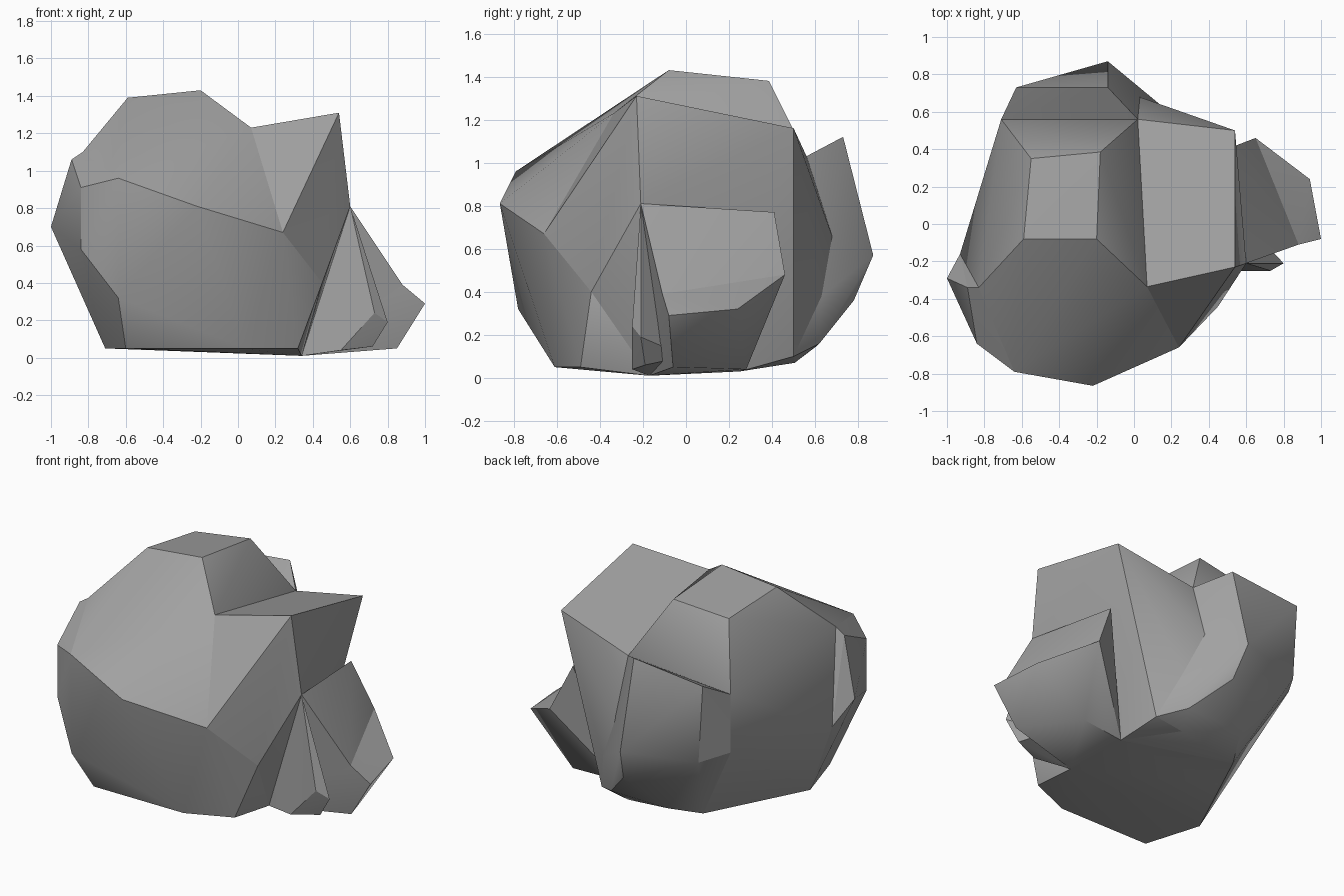
import bpy
import bmesh
import math

default_cube = bpy.data.objects.get("Cube")
if default_cube:
    bpy.data.objects.remove(default_cube, do_unlink=True)

# One plain stone colour
stone = bpy.data.materials.new("stone_grey")
stone.use_nodes = True
stone_colour = (0.36, 0.36, 0.36, 1.0)
stone.diffuse_color = stone_colour
stone.node_tree.nodes["Principled BSDF"].inputs["Base Color"].default_value = stone_colour


def chipped_block(name, corners, crease=27):
    """Wrap a tight convex skin around the given corners to make one rock chunk."""
    bm = bmesh.new()
    for corner in corners:
        bm.verts.new(corner)
    hull = bmesh.ops.convex_hull(bm, input=bm.verts[:])
    unused = [g for g in hull["geom_interior"] if isinstance(g, bmesh.types.BMVert)]
    bmesh.ops.delete(bm, geom=unused, context="VERTS")
    bmesh.ops.recalc_face_normals(bm, faces=bm.faces[:])
    mesh = bpy.data.meshes.new(name)
    bm.to_mesh(mesh)
    bm.free()
    mesh.materials.append(stone)
    block = bpy.data.objects.new(name, mesh)
    bpy.context.collection.objects.link(block)
    # Soften shallow facets and keep the chipped edges sharp
    bpy.ops.object.select_all(action="DESELECT")
    block.select_set(True)
    bpy.context.view_layer.objects.active = block
    bpy.ops.object.shade_smooth_by_angle(angle=math.radians(crease))
    return block


# Corners shared between neighbouring chunks
valley_front = (0.07, -0.335, 1.23)
valley_back = (0.02, 0.56, 1.03)
brow = (-0.22, -0.865, 0.81)
chin = (0.24, -0.66, 0.67)
cheek = (0.45, -0.44, 0.4)
heel = (0.32, -0.49, 0.05)
toe = (0.34, -0.17, 0.01)
shoulder = (0.6, -0.21, 0.81)
back_eave = (-0.71, 0.56, 0.975)
back_wall = (-0.71, 0.56, 0.6)
temple = (-0.83, -0.34, 1.1)
flank_back = (-0.93, -0.16, 0.55)
flank_front = [(-0.84, -0.64, 0.91), (-0.84, -0.64, 0.58),
               (-0.64, -0.79, 0.96), (-0.64, -0.78, 0.32)]
base_side = (-0.71, -0.25, 0.05)
base_left = [(-0.48, 0.19, 0.05), (-0.41, 0.41, 0.07)]
base_mid = (-0.15, 0.3, 0.05)
base_right = (0.31, 0.25, 0.03)
back_foot = [(0.06, 0.505, 0.07), (0.25, 0.5, 0.1), (0.15, 0.63, 0.38), (-0.03, 0.7, 0.6)]
nub_rim = [(0.88, -0.11, 0.39), (0.65, 0.46, 0.48)]

# Main boulder: crown, front and underside
crown = [(-0.59, -0.08, 1.39), (-0.2, -0.08, 1.43), (-0.18, 0.385, 1.38), (-0.55, 0.35, 1.34)]
underside = [heel, (0.04, -0.61, 0.05), (-0.6, -0.61, 0.05), base_side,
             base_mid, base_right, toe]
chipped_block("main_boulder", crown + flank_front + underside + base_left + [
    brow, chin, cheek, temple, flank_back, valley_front, valley_back, back_eave, back_wall])

# Wedge standing proud of the left flank
chipped_block("left_wedge", flank_front + [
    temple, flank_back, base_side, (-0.89, -0.34, 1.06), (-1, -0.29, 0.7)])

# Right slab with the raised, tilted top
chipped_block("right_slab", back_foot + [
    valley_front, valley_back, (0.54, -0.23, 1.31), (0.54, 0.5, 1.16),
    chin, cheek, shoulder, heel, toe, base_right, base_mid])

# Lump bulging from the back, rising a little above the eave
chipped_block("back_lump", back_foot + base_left + [
    valley_back, back_eave, back_wall, (-0.14, 0.73, 1.12), (-0.63, 0.73, 1.07),
    (-0.14, 0.87, 0.57), (-0.6, 0.73, 0.57), (-0.1, 0.78, 0.36),
    (-0.3, 0.61, 0.15), (0.1, 0.62, 0.16), base_mid, base_right])

# Nub sticking out on the right: sloping cap above, rounded tip below its rim
chipped_block("nub_cap", nub_rim + [shoulder, (0.52, 0.41, 0.77), base_right, toe])
chipped_block("nub_tip", nub_rim + [
    (0.94, 0.24, 0.32), (1, -0.08, 0.29), (0.85, -0.06, 0.05),
    (0.61, 0.28, 0.04), base_right, toe], crease=50)

# Thin splinter leaning on the front of the nub
chipped_block("front_splinter", [
    shoulder, toe, (0.55, -0.25, 0.04), (0.73, -0.25, 0.24),
    (0.8, -0.21, 0.19), (0.72, -0.19, 0.06), (0.6, 0, 0.1)])
